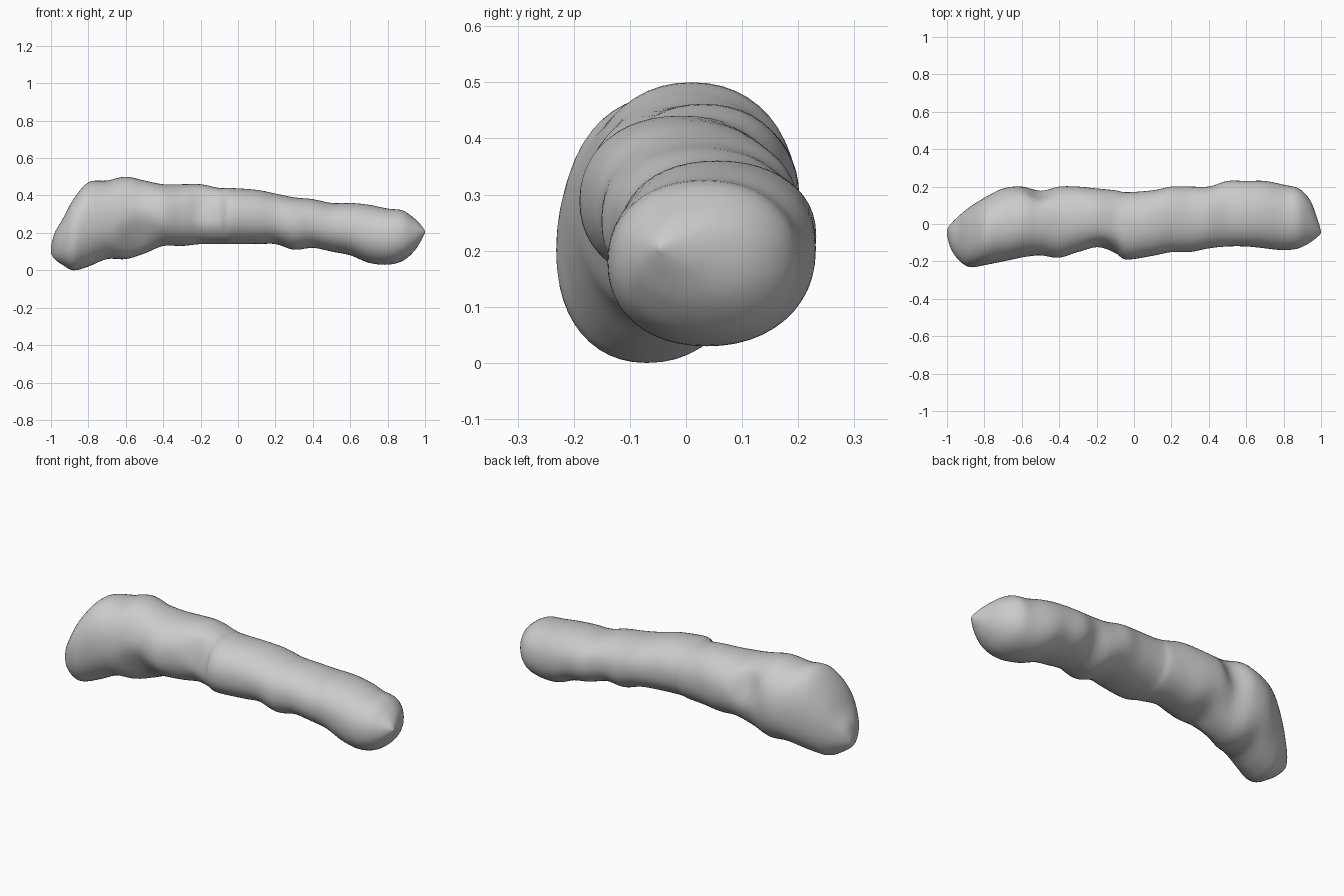
import bpy
import bmesh
import math
from mathutils import Vector

if "Cube" in bpy.data.objects:
    bpy.data.objects.remove(bpy.data.objects["Cube"], do_unlink=True)

# Outline of the log in hundredths: x, bottom, top, front, back
OUTLINE = [
    (-100, 9, 13, -6, -3), (-98, 6, 20, -13, 0), (-94, 3, 27, -19, 4),
    (-88, 0, 38, -23, 9), (-80, 2, 47, -22, 14), (-70, 6, 48, -20, 19),
    (-60, 6, 50, -18, 20), (-50, 9, 48, -17, 18), (-40, 13, 46, -18, 20),
    (-30, 13, 46, -15, 20), (-20, 14, 46, -13, 19), (-10, 14, 44, -16, 18),
    (-4, 14, 44, -19, 17), (10, 14, 43, -17, 18), (20, 14, 41, -15, 20),
    (30, 11, 39, -15, 20), (40, 12, 38, -13, 20), (50, 10, 36, -12, 23),
    (60, 8, 36, -12, 23), (70, 4, 35, -13, 23), (80, 3, 33, -14, 21),
    (88, 5, 32, -13, 19), (94, 10, 28, -10, 13), (98, 16, 24, -7, 3),
    (100, 20, 21, -5, -4),
]
SIDES = 48
STEPS = 5


def spline(a, b, c, d, t):
    """Smooth curve through b and c."""
    return 0.5 * (2 * b + (c - a) * t + (2 * a - 5 * b + 4 * c - d) * t ** 2
                  + (3 * b - a - 3 * c + d) * t ** 3)


def stations():
    """Outline measurements resampled smoothly along the length."""
    last = len(OUTLINE) - 1
    for i in range(last):
        near = [OUTLINE[min(max(i + k, 0), last)] for k in (-1, 0, 1, 2)]
        for s in range(STEPS):
            yield [spline(*values, s / STEPS) / 100 for values in zip(*near)]
    yield [value / 100 for value in OUTLINE[last]]


def rounded(value):
    """Slightly squared circle coordinate."""
    return math.copysign(abs(value) ** 0.92, value)


def section(bm, x, bottom, top, front, back):
    """One closed ring of the body."""
    ring = []
    for k in range(SIDES):
        angle = math.tau * k / SIDES
        y = (front + back) / 2 + (back - front) / 2 * rounded(math.cos(angle))
        z = (bottom + top) / 2 + (top - bottom) / 2 * rounded(math.sin(angle))
        ring.append(bm.verts.new((x, y, z)))
    return ring


# Lumpy body lofted through the rings, with closed ends
bm = bmesh.new()
rings = [section(bm, *values) for values in stations()]
for ring, following in zip(rings, rings[1:]):
    for k in range(SIDES):
        n = (k + 1) % SIDES
        bm.faces.new((ring[k], ring[n], following[n], following[k]))
bm.faces.new(rings[0])
bm.faces.new(rings[-1])


def dent(centre, radius, push):
    """Shift the surface softly around a point."""
    for vert in bm.verts:
        distance = (vert.co - Vector(centre)).length / radius
        if distance < 1:
            vert.co += Vector(push) * (1 - distance ** 2) ** 2


# Shallow hollows on the front and back
dent((-0.15, -0.14, 0.36), 0.14, (0, 0.02, 0))
dent((-0.52, -0.14, 0.17), 0.16, (0, 0.03, 0.01))
dent((-0.5, 0.17, 0.36), 0.12, (0, -0.02, 0))

bmesh.ops.recalc_face_normals(bm, faces=bm.faces)
mesh = bpy.data.meshes.new("log_body")
bm.to_mesh(mesh)
bm.free()
body = bpy.data.objects.new("log_body", mesh)
bpy.context.collection.objects.link(body)

# Plain grey surface
grey = bpy.data.materials.new("plain_grey")
grey.use_nodes = True
colour = (0.6, 0.6, 0.6, 1)
grey.diffuse_color = colour
grey.node_tree.nodes["Principled BSDF"].inputs["Base Color"].default_value = colour
mesh.materials.append(grey)

for polygon in mesh.polygons:
    polygon.use_smooth = True
